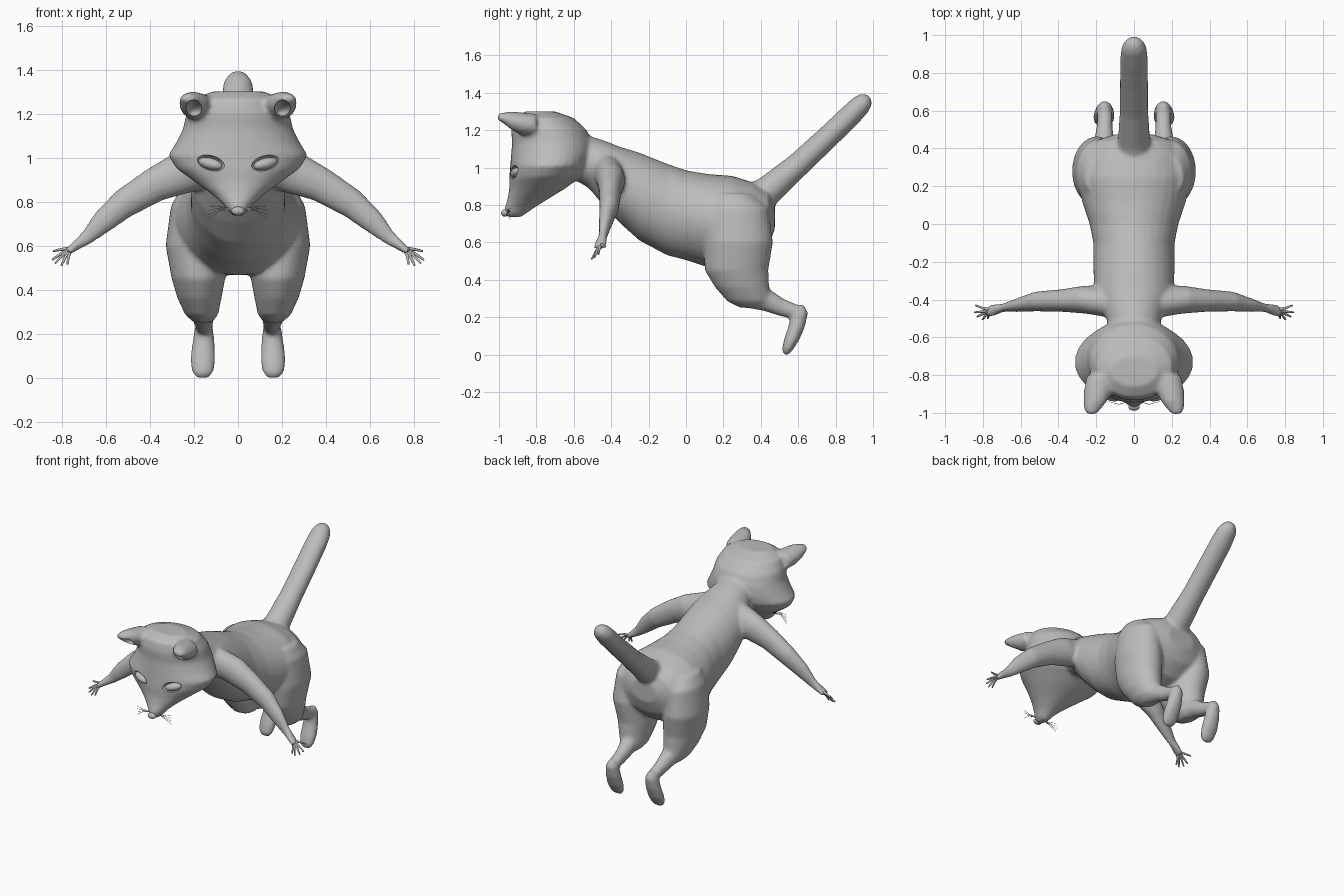
import bpy
from math import sin, cos, pi
from mathutils import Vector

if "Cube" in bpy.data.objects:
    bpy.data.objects.remove(bpy.data.objects["Cube"])

grey = bpy.data.materials.new("plain grey")
grey.use_nodes = True
grey.diffuse_color = (0.5, 0.5, 0.5, 1)
grey.node_tree.nodes["Principled BSDF"].inputs["Base Color"].default_value = (0.5, 0.5, 0.5, 1)
X, Y, Z = (1, 0, 0), (0, 1, 0), (0, 0, 1)
skin = []


def loft(name, rings, u, v, side=1, n=32):
    """Elliptical rings (x, y, z, radius along u, radius along v), mirrored by side."""
    u, v = Vector(u), Vector(v)
    verts = []
    for x, y, z, a, b in rings:
        for i in range(n):
            t = 2 * pi * i / n
            p = Vector((x, y, z)) + u * a * cos(t) + v * b * sin(t)
            verts.append((p.x * side, p.y, p.z))
    faces = [(k * n + i, k * n + (i + 1) % n, (k + 1) * n + (i + 1) % n, (k + 1) * n + i)
             for k in range(len(rings) - 1) for i in range(n)]
    faces += [tuple(reversed(range(n))), tuple(range(len(verts) - n, len(verts)))]
    me = bpy.data.meshes.new(name)
    me.from_pydata(verts, [], faces)
    me.materials.append(grey)
    ob = bpy.data.objects.new(name, me)
    bpy.context.collection.objects.link(ob)
    # Consistent outward faces
    select(ob)
    bpy.ops.object.mode_set(mode="EDIT")
    bpy.ops.mesh.select_all(action="SELECT")
    bpy.ops.mesh.normals_make_consistent(inside=False)
    bpy.ops.object.mode_set(mode="OBJECT")
    return ob


def select(ob):
    bpy.ops.object.select_all(action="DESELECT")
    ob.select_set(True)
    bpy.context.view_layer.objects.active = ob


def ball(name, loc, size, rot=(0, 0, 0)):
    bpy.ops.mesh.primitive_uv_sphere_add(segments=24, ring_count=12, location=loc, rotation=rot)
    ob = bpy.context.object
    ob.name = name
    ob.scale = size
    ob.data.materials.append(grey)
    bpy.ops.object.shade_smooth()
    return ob


def strand(name, paths, radius, tip=0.5):
    """Thin tapered strands through the given points."""
    cu = bpy.data.curves.new(name, "CURVE")
    cu.dimensions = "3D"
    cu.bevel_depth = radius
    cu.bevel_resolution = 2
    cu.use_fill_caps = True
    cu.materials.append(grey)
    for path in paths:
        sp = cu.splines.new("POLY")
        sp.points.add(len(path) - 1)
        for i, p in enumerate(path):
            sp.points[i].co = (*p, 1)
            sp.points[i].radius = 1 + (tip - 1) * i / (len(path) - 1)
    ob = bpy.data.objects.new(name, cu)
    bpy.context.collection.objects.link(ob)


# Torso, neck to rump: (y, z, half width, half height)
torso = [(-.62, 1.07, .15, .12), (-.52, 1.03, .14, .14), (-.44, .97, .17, .175),
         (-.35, .905, .21, .205), (-.25, .845, .215, .235), (-.1, .775, .215, .245),
         (0, .745, .235, .24), (.12, .715, .275, .25), (.25, .71, .305, .245),
         (.36, .71, .28, .21), (.44, .73, .21, .15), (.475, .74, .1, .07)]
skin.append(loft("torso", [(0, *r) for r in torso], X, Z))

# Head, crown to muzzle: (half width, face y, back y, z)
head = [(.12, -.86, -.7, 1.3), (.2, -.92, -.6, 1.265), (.235, -.935, -.53, 1.2),
        (.25, -.93, -.5, 1.13), (.28, -.935, -.5, 1.07), (.318, -.94, -.52, 1.01),
        (.28, -.945, -.56, .95), (.19, -.945, -.65, .885), (.115, -.955, -.74, .83),
        (.065, -.97, -.81, .785), (.04, -.97, -.86, .75), (.02, -.955, -.88, .735)]
skin.append(loft("head", [(0, (f + b) / 2, z, w, (b - f) / 2) for w, f, b, z in head], X, Y))

# Tail
tail = [(.32, .79, .1, .1), (.45, .885, .085, .08), (.6, 1.015, .075, .066), (.75, 1.155, .075, .062),
        (.88, 1.28, .073, .06), (.935, 1.335, .066, .056), (.965, 1.365, .045, .042), (.98, 1.38, .018, .016)]
skin.append(loft("tail", [(0, *r) for r in tail], X, (0, .68, -.73)))

# Limbs and ears on both sides
thigh = [(.19, .25, .86, .07, .1), (.19, .27, .78, .115, .17), (.197, .28, .6, .132, .185),
         (.18, .27, .45, .122, .17), (.175, .3, .36, .1, .145), (.165, .34, .285, .075, .12),
         (.16, .36, .25, .04, .07)]
shin = [(.165, .3, .34, .08, .085), (.16, .42, .3, .056, .068), (.155, .52, .25, .042, .05),
        (.155, .6, .228, .04, .036)]
foot = [(.155, .612, .265, .02, .02), (.155, .607, .225, .042, .046), (.157, .592, .15, .052, .045),
        (.16, .565, .08, .058, .042), (.16, .543, .025, .05, .03), (.16, .535, 0, .03, .015)]
arm = [(.1, -.42, .98, .08, .1), (.25, -.4, .93, .075, .1), (.38, -.405, .875, .06, .08),
       (.52, -.41, .79, .052, .068), (.62, -.43, .705, .036, .055), (.69, -.443, .635, .022, .035),
       (.74, -.455, .597, .032, .022), (.775, -.465, .57, .035, .016)]
ear = [(.17, -.8, 1.225, .08, .06), (.19, -.88, 1.235, .075, .06), (.205, -.94, 1.25, .062, .05),
       (.22, -.98, 1.265, .045, .028), (.225, -1.008, 1.27, .025, .016)]
for s, side in ((1, "left"), (-1, "right")):
    skin.append(loft(side + "_thigh", thigh, X, Y, s))
    skin.append(loft(side + "_shin", shin, X, Z, s))
    skin.append(loft(side + "_foot", foot, X, Y, s))
    skin.append(loft(side + "_arm", arm, Y, (.5, 0, .85), s))
    skin.append(loft(side + "_ear", ear, X, Z, s))

# Blend the parts into one smooth skin
bpy.ops.object.select_all(action="DESELECT")
for ob in skin:
    ob.select_set(True)
bpy.context.view_layer.objects.active = skin[0]
bpy.ops.object.join()
body = bpy.context.object
body.name = "body"
remesh = body.modifiers.new("blend", "REMESH")
remesh.mode = "VOXEL"
remesh.voxel_size = .011
soften = body.modifiers.new("soften", "SMOOTH")
soften.factor = .5
soften.iterations = 9

# Ear hollows and eye sockets
for s, side in ((1, "left"), (-1, "right")):
    for cutter in (ball(side + "_ear_hollow", (.2 * s, -.975, 1.225), (.038, .09, .032), (-.25, 0, 0)),
                   ball(side + "_eye_socket", (.125 * s, -.925, .975), (.068, .035, .034), (0, -.25 * s, .35 * s))):
        cut = body.modifiers.new("hollow", "BOOLEAN")
        cut.operation = "DIFFERENCE"
        cut.object = cutter
        cutter.hide_render = True
        cutter.hide_set(True)
select(body)
bpy.ops.object.convert(target="MESH")
bpy.ops.object.shade_smooth_by_angle(angle=.7)

# Eyes, fingers and whiskers
for s, side in ((1, "left"), (-1, "right")):
    ball(side + "_eye", (.125 * s, -.905, .972), (.058, .03, .026), (0, -.25 * s, .35 * s))
    tips = [(.775, -.5, .515), (.802, -.505, .51), (.83, -.49, .52), (.845, -.468, .535), (.84, -.43, .575)]
    strand(side + "_fingers", [[(.755 * s, -.455, .588), ((.765 + x) / 2 * s, (y - .46) / 2, (z + .59) / 2), (x * s, y, z)]
                               for x, y, z in tips], .009)
    strand(side + "_whiskers", [[(.03 * s, -.94, .765), (.08 * s, -.955, .77 + .3 * d), (.135 * s, -.94, .755 + d)]
                                for d in (-.035, -.015, .005, .025)], .0018)
ball("nose", (0, -.968, .757), (.03, .02, .02))
